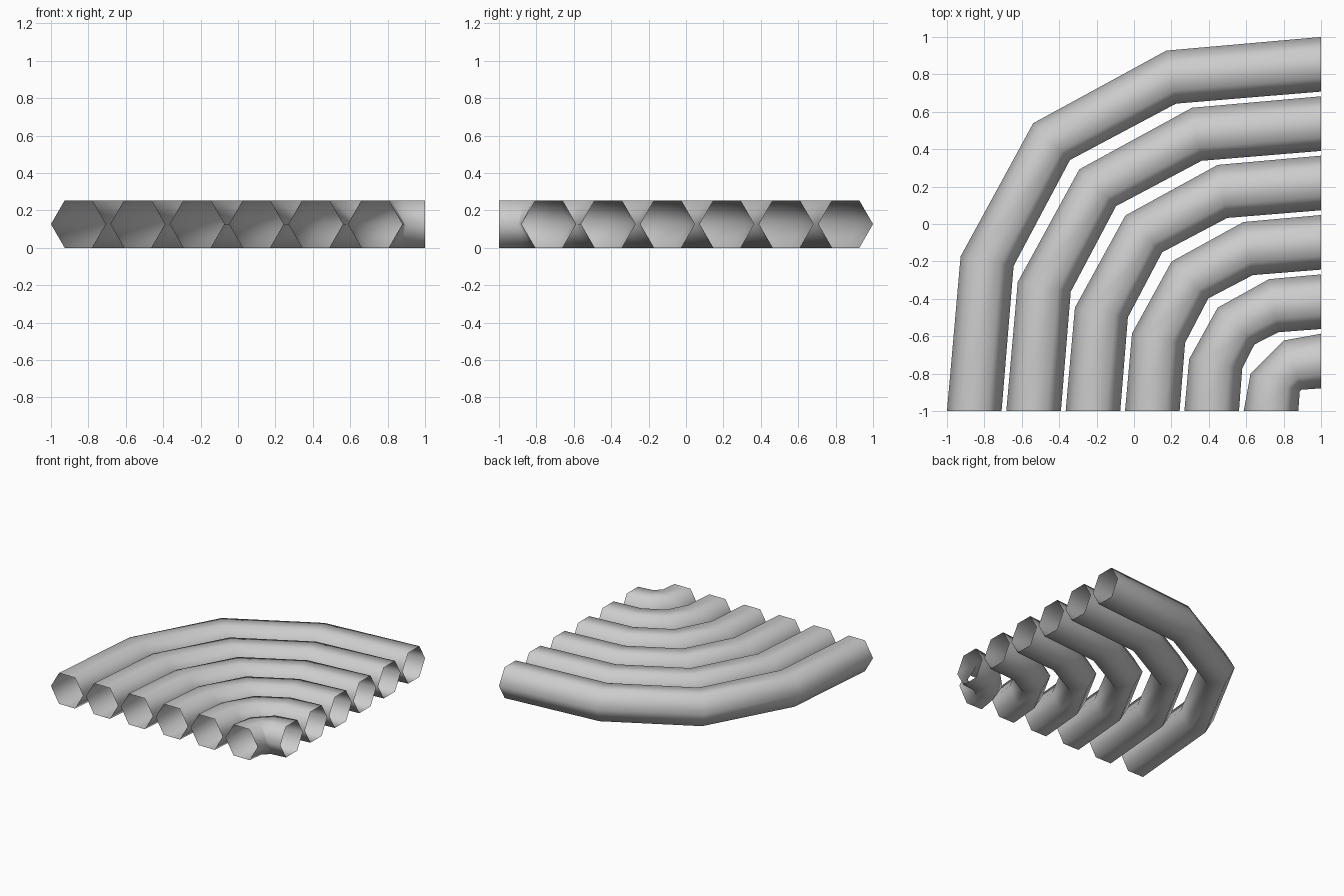
import bpy
import bmesh
from math import sin, cos, pi, radians
from mathutils import Vector

cube = bpy.data.objects.get("Cube")
if cube:
    bpy.data.objects.remove(cube, do_unlink=True)

SIDES = 6
RADIUS = 0.146
CORNER = Vector((1, -1, RADIUS * sin(pi / 3)))

grey = bpy.data.materials.new("pipe_grey")
grey.use_nodes = True
colour = (0.6, 0.6, 0.6, 1)
grey.diffuse_color = colour
grey.node_tree.nodes["Principled BSDF"].inputs["Base Color"].default_value = colour

# Stations of half a bend: (out, along) as a share of the bend radius,
# turn of the ring in degrees, and half width of the ring
WIDE_BEND = [(1, 0, 0, RADIUS), (0.963, 0.432, 10.3, 0.144), (0.777, 0.777, 45, 0.139)]
TIGHT_BEND = [(1, 0, 0, RADIUS), (0.918, 0.567, 20.2, 0.14)]


def full_bend(half):
    """Reflect the half bend about the diagonal."""
    other = [(b, a, 90 - turn, w) for a, b, turn, w in reversed(half) if turn != 45]
    return half + other


def make_pipe(name, bend_radius, half):
    """Open hexagonal tube swept round a quarter turn."""
    bm = bmesh.new()
    rings = []
    for out, along, turn, width in full_bend(half):
        centre = CORNER + Vector((-out, along, 0)) * bend_radius
        radial = Vector((-cos(radians(turn)), sin(radians(turn)), 0))
        ring = []
        for i in range(SIDES):
            a = 2 * pi * i / SIDES
            offset = radial * width * cos(a) + Vector((0, 0, RADIUS * sin(a)))
            ring.append(bm.verts.new(centre + offset))
        rings.append(ring)
    for r0, r1 in zip(rings, rings[1:]):
        for i in range(SIDES):
            j = (i + 1) % SIDES
            bm.faces.new((r0[i], r0[j], r1[j], r1[i])).smooth = True
    mesh = bpy.data.meshes.new(name)
    bm.to_mesh(mesh)
    bm.free()
    mesh.materials.append(grey)
    bpy.context.collection.objects.link(bpy.data.objects.new(name, mesh))


# Nested pipes, from the outermost to the innermost
for n in range(6):
    make_pipe(f"bent_pipe_{n + 1}", 1.854 - 0.3173 * n,
              TIGHT_BEND if n == 5 else WIDE_BEND)
